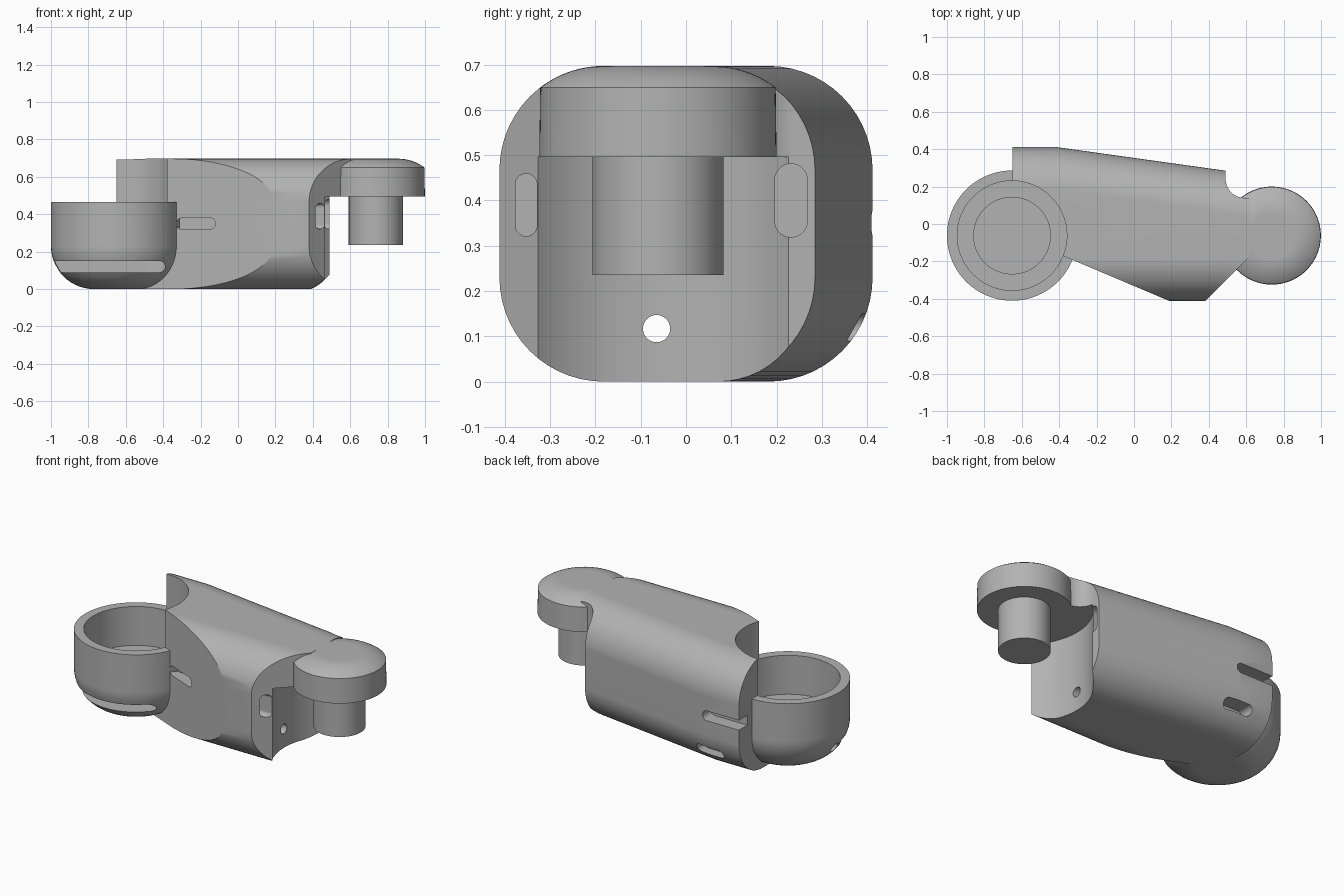
import bpy, bmesh, math
from mathutils import Matrix

cube = bpy.data.objects.get("Cube")
if cube:
    bpy.data.objects.remove(cube, do_unlink=True)

grey = bpy.data.materials.new("plain grey")
grey.use_nodes = True
GREY = (0.45, 0.45, 0.45, 1)
grey.diffuse_color = GREY
grey.node_tree.nodes["Principled BSDF"].inputs["Base Color"].default_value = GREY

AXIS_Y = -0.062           # shared centre line of both joints
CUP = (-0.652, AXIS_Y)
KNUCKLE = (0.737, AXIS_Y)
HEIGHT, FILLET = 0.697, 0.23


def make(name, bm):
    bmesh.ops.recalc_face_normals(bm, faces=bm.faces)
    mesh = bpy.data.meshes.new(name)
    bm.to_mesh(mesh)
    bm.free()
    mesh.materials.append(grey)
    ob = bpy.data.objects.new(name, mesh)
    bpy.context.collection.objects.link(ob)
    return ob


def arc(cx, cy, r, a0, a1, n=14):
    steps = [math.radians(a0 + (a1 - a0) * i / n) for i in range(n + 1)]
    return [(cx + r * math.cos(a), cy + r * math.sin(a)) for a in steps]


def loft(name, rings):
    """Closed solid through a list of matching rings."""
    bm = bmesh.new()
    loops = [[bm.verts.new(p) for p in ring] for ring in rings]
    for a, b in zip(loops, loops[1:]):
        for i in range(len(a)):
            j = (i + 1) % len(a)
            bm.faces.new((a[i], a[j], b[j], b[i]))
    bm.faces.new(loops[0])
    bm.faces.new(loops[-1])
    return make(name, bm)


def revolve(name, centre, profile, n=96):
    """Solid of revolution about a vertical axis from (radius, z) points."""
    rings = []
    for r, z in profile:
        rings.append([(x, y, z) for x, y in arc(*centre, r, 0, 360, n)[:-1]])
    return loft(name, rings)


def prism(name, outline, z0, z1):
    return loft(name, [[(x, y, z) for x, y in outline] for z in (z0, z1)])


def slot(name, half_length, radius, depth, place, turn):
    """Round-ended slot: long on local x, cutting along local z."""
    outline = arc(half_length, 0, radius, -90, 90) + arc(-half_length, 0, radius, 90, 270)
    ob = prism(name, outline, -depth / 2, depth / 2)
    ob.data.transform(Matrix.Translation(place) @ turn)
    return ob


def cut(target, cutters):
    for c in cutters:
        m = target.modifiers.new("cut", "BOOLEAN")
        m.operation, m.solver, m.object = "DIFFERENCE", "EXACT", c
        bpy.context.view_layer.objects.active = target
        bpy.ops.object.modifier_apply(modifier=m.name)


# Arm: rounded section, tapering on its back side
def section(x, back, front=-0.412):
    lo, hi, f = FILLET, HEIGHT - FILLET, FILLET
    pts = (arc(back - f, hi, f, 0, 90) + arc(front + f, hi, f, 90, 180)
           + arc(front + f, lo, f, 180, 270) + arc(back - f, lo, f, 270, 360))
    return [(x, y, z) for y, z in pts]


arm = loft("arm", [section(-0.65, 0.412), section(-0.42, 0.412),
                   section(0.49, 0.285), section(0.62, 0.267)])

# Socket cup, knuckle and pin
cup = revolve("socket_cup", CUP,
              arc(0.348 - FILLET, FILLET, FILLET, -90, 0) + [(0.348, 0.465)])
dome = arc(0.12, HEIGHT - FILLET, FILLET, 52.5, 90)
knuckle = revolve("knuckle", KNUCKLE, [(0.262, 0.496)] + dome)
pin = revolve("pin", KNUCKLE, [(0.145, 0.235), (0.145, 0.51)])

# Cutters for the arm shape
far, low, high = 1.2, -0.1, 0.8
front_slant = prism("front_slant_cutter",
                    [(-0.9, 0.05), (0.19, -0.412), (0.19, -far), (-0.9, -far)], low, high)
front_chamfer = prism("front_chamfer_cutter",
                      [(0.38, -0.412), (0.8, 0.008), (far, -far), (0.38, -far)], low, high)
under_neck = prism("under_neck_cutter",
                   [(0.49, -far), (far, -far), (far, far), (0.49, far)], low, 0.496)
clearance = revolve("knuckle_clearance_cutter", KNUCKLE, [(0.38, low), (0.38, 0.496)])
neck_curve = prism("neck_curve_cutter",
                   arc(0.59, 0.24, 0.1, 180, 270) + [(0.8, 0.14), (0.8, 0.6), (0.49, 0.6)],
                   0.4, high)

# Cutters for the bore, recess, cable hole and cable slots
bore = revolve("bore_cutter", CUP, [(0.293, 0.225), (0.293, 0.9)])
recess = revolve("recess_cutter", CUP, [(0.205, 0.165), (0.205, 0.3)])
face_y = Matrix.Rotation(math.pi / 2, 4, "X")
face_x = Matrix.Rotation(math.pi / 2, 4, "Y")
cable_hole = slot("cable_hole_cutter", 0.0001, 0.03, 3, (0, AXIS_Y - 0.003, 0.117), face_x)
cup_slot = slot("cup_slot_cutter", 0.33, 0.03, 0.4, (-0.75, -0.32, 0.12), face_y)
front_slot = slot("front_slot_cutter", 0.075, 0.03, 0.24, (-0.225, -0.26, 0.35), face_y)
back_slot = slot("back_slot_cutter", 0.17, 0.03, 0.14, (-0.6, 0.4, 0.35), face_y)
low_back_slot = slot("low_back_slot_cutter", 0.065, 0.03, 0.2, (-0.43, 0.4, 0.12), face_y)
end_front = slot("end_front_slot_cutter", 0.045, 0.024, 0.4, (0.34, -0.353, 0.39), face_x)
end_back = slot("end_back_slot_cutter", 0.045, 0.036, 0.4, (0.4, 0.232, 0.4), face_x)

cut(arm, [front_slant, front_chamfer, under_neck, clearance, neck_curve, bore, recess,
          cable_hole, cup_slot, front_slot, back_slot, low_back_slot, end_front, end_back])
cut(cup, [bore, recess, cable_hole, cup_slot])

# Smooth shading with crisp edges; drop the cutters once applied
parts = [arm, cup, knuckle, pin]
for ob in list(bpy.data.objects):
    if ob.name.endswith("_cutter"):
        bpy.data.objects.remove(ob, do_unlink=True)
bpy.ops.object.select_all(action="DESELECT")
for ob in parts:
    ob.select_set(True)
bpy.context.view_layer.objects.active = arm
bpy.ops.object.shade_smooth_by_angle(angle=math.radians(25))
for ob in parts:
    ob.modifiers.new("even shading", "WEIGHTED_NORMAL").keep_sharp = True
